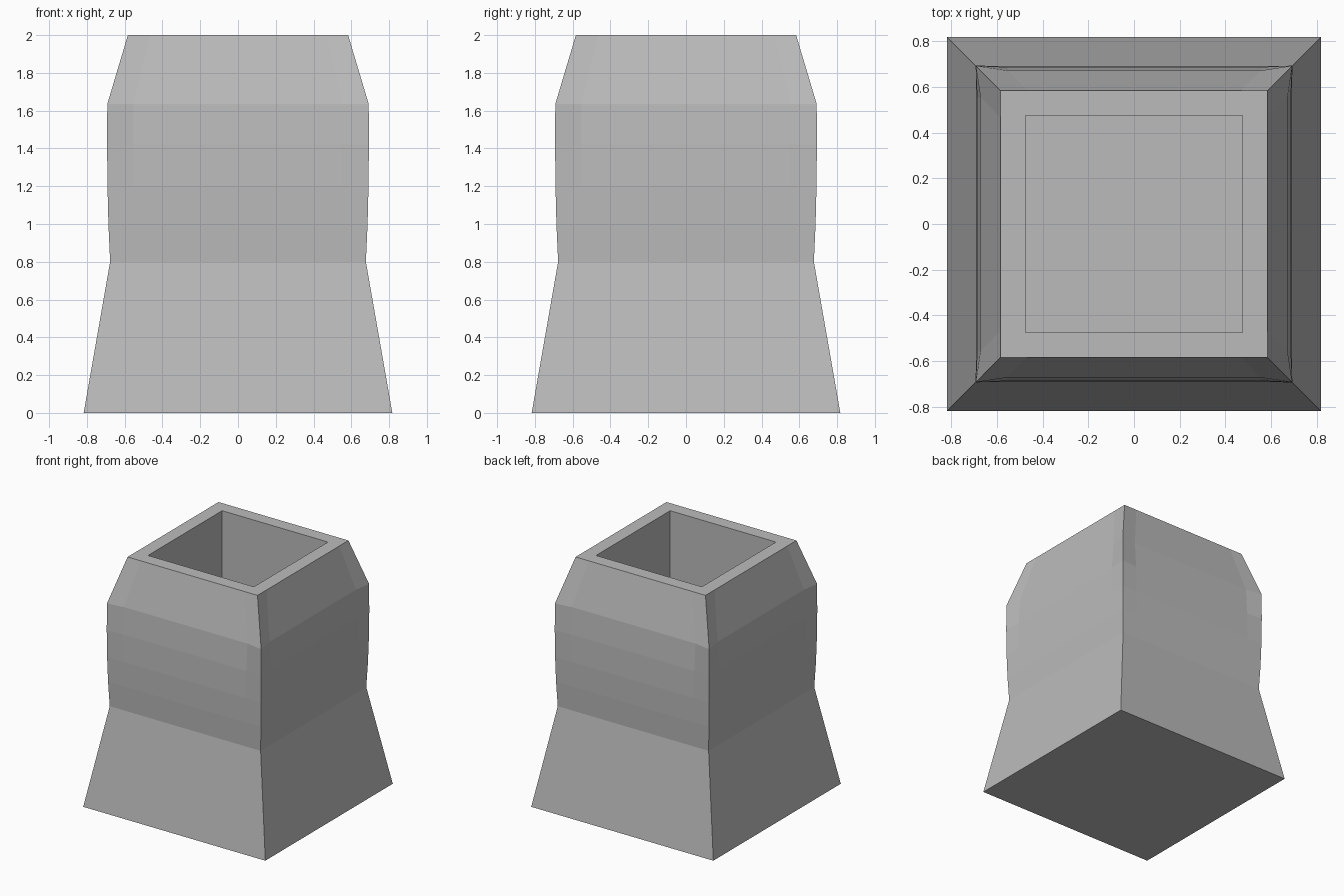
import bpy, bmesh
from mathutils import Matrix, Vector
from math import pi

if "Cube" in bpy.data.objects:
    bpy.data.objects.remove(bpy.data.objects["Cube"])

# (height, half width at corners, inward dip at the middle of each face)
rings = [(0.0, 0.817, 0), (0.8, 0.677, 0), (1.0, 0.686, 0), (1.2, 0.691, 0.001),
         (1.42, 0.693, 0.007), (1.635, 0.692, 0.021), (2.0, 0.583, 0),
         (2.0, 0.475, 0), (0.2, 0.475, 0)]


def add_ring(bm, z, w, dip):
    """Square ring with two extra points on every side."""
    verts = []
    for side in range(4):
        turn = Matrix.Rotation(side * pi / 2, 3, 'Z')
        for t, d in ((-1, 0), (-0.8, dip), (0.8, dip)):
            verts.append(bm.verts.new(turn @ Vector((t * w, -w + d, z))))
    return verts


# Square pot: flared foot, softly bulging body, chamfered rim, straight cavity
bm = bmesh.new()
loops = [add_ring(bm, *r) for r in rings]
for a, b in zip(loops, loops[1:]):
    for i in range(len(a)):
        j = (i + 1) % len(a)
        bm.faces.new((a[i], a[j], b[j], b[i]))

# Underside and cavity floor
bm.faces.new(reversed(loops[0]))
bm.faces.new(loops[-1])
bmesh.ops.recalc_face_normals(bm, faces=bm.faces)

mesh = bpy.data.meshes.new("square_pot")
bm.to_mesh(mesh)
bm.free()

# Darker grey finish
grey = bpy.data.materials.new("dark_grey")
grey.diffuse_color = (0.5, 0.5, 0.5, 1)
grey.use_nodes = True
grey.node_tree.nodes["Principled BSDF"].inputs["Base Color"].default_value = grey.diffuse_color
mesh.materials.append(grey)
bpy.context.collection.objects.link(bpy.data.objects.new("square_pot", mesh))
